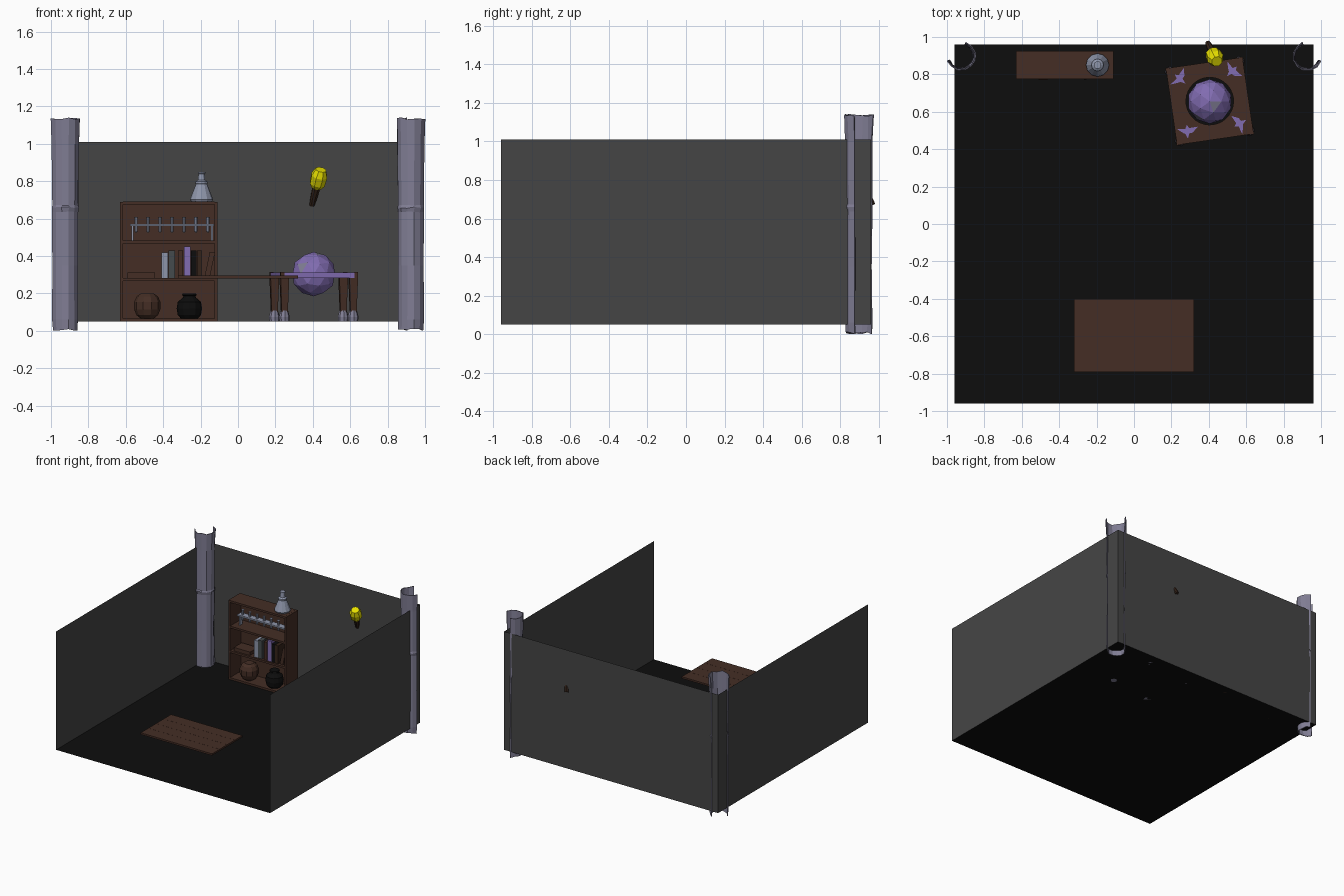
import bpy, bmesh, math, random
from mathutils import Vector, Matrix

if "Cube" in bpy.data.objects:
    bpy.data.objects.remove(bpy.data.objects["Cube"])

random.seed(4)

def mat(name, r, g, b):
    m = bpy.data.materials.new(name)
    m.diffuse_color = (r, g, b, 1)
    m.use_nodes = True
    m.node_tree.nodes["Principled BSDF"].inputs["Base Color"].default_value = m.diffuse_color
    return m

BLACK = mat("black", .004, .004, .004)
WALL = mat("wall grey", .06, .06, .06)
WOOD = mat("brown wood", .058, .027, .018)
DARK = mat("dark wood", .035, .017, .010)
STONE = mat("lavender stone", .22, .21, .30)
PURPLE = mat("purple", .22, .15, .44)
STEEL = mat("blue grey glass", .27, .30, .40)
SLATE = mat("slate", .06, .07, .075)
YELLOW = mat("yellow flame", .80, .74, .0)

def finish(name, bm, mats, M=None):
    if M is not None:
        bm.transform(M)
    me = bpy.data.meshes.new(name)
    bm.to_mesh(me)
    bm.free()
    for m in (mats if isinstance(mats, list) else [mats]):
        me.materials.append(m)
    ob = bpy.data.objects.new(name, me)
    bpy.context.collection.objects.link(ob)
    return ob

def box(name, x0, x1, y0, y1, z0, z1, m, M=None, taper=1):
    bm = bmesh.new()
    bmesh.ops.create_cube(bm, size=1)
    for v in bm.verts:
        k = taper if v.co.z < 0 else 1
        v.co = ((x0 + x1) / 2 + v.co.x * (x1 - x0) * k,
                (y0 + y1) / 2 + v.co.y * (y1 - y0) * k,
                z0 if v.co.z < 0 else z1)
    return finish(name, bm, m, M)

def lathe(name, profile, n, m, M):
    bm = bmesh.new()
    rings = [[bm.verts.new((r * math.cos(2 * math.pi * i / n), r * math.sin(2 * math.pi * i / n), z))
              for i in range(n)] for r, z in profile]
    for a, b in zip(rings, rings[1:]):
        for i in range(n):
            j = (i + 1) % n
            bm.faces.new((a[i], a[j], b[j], b[i]))
    bm.faces.new(rings[0][::-1])
    bm.faces.new(rings[-1])
    return finish(name, bm, m, M)

def sheet(name, pts, m):
    bm = bmesh.new()
    bm.faces.new([bm.verts.new(p) for p in pts])
    return finish(name, bm, m)

T = Matrix.Translation

# Room shell
W, Z0, Z1 = .96, .05, 1.01
sheet("floor", [(-W, -W, Z0), (W, -W, Z0), (W, W, Z0), (-W, W, Z0)], BLACK)
sheet("back_wall", [(-W, W, Z0), (W, W, Z0), (W, W, Z1), (-W, W, Z1)], WALL)
for s, n in ((-1, "left"), (1, "right")):
    sheet(n + "_wall", [(s * W, -W, Z0), (s * W, W, Z0), (s * W, W, Z1), (s * W, -W, Z1)], WALL)

# Rough corner pillars: curved shells open toward the outer corner
def pillar(name, s):
    bm = bmesh.new()
    rows = [(.066, 0, .012), (.068, .06, 0), (.066, .35, 0), (.068, .635, .004),
            (.073, .655, .008), (.069, .67, .004), (.072, 1.0, 0), (.076, 1.13, .012)]
    n, grid = 9, []
    for r, z, jit in rows:
        row = []
        for i in range(n):
            a = math.radians(-45 - 117 + 234 * i / (n - 1))
            q = r + random.uniform(-.003, .003)
            dz = random.uniform(0, jit)
            row.append(bm.verts.new((s * (.925 - q * math.cos(a)), .897 + q * math.sin(a), z + dz)))
        grid.append(row)
    for a, b in zip(grid, grid[1:]):
        for i in range(n - 1):
            bm.faces.new((a[i], a[i + 1], b[i + 1], b[i]))
    bmesh.ops.recalc_face_normals(bm, faces=bm.faces)
    ob = finish(name, bm, STONE)
    sol = ob.modifiers.new("thickness", 'SOLIDIFY')
    sol.thickness = .006
    sol.offset = 0

pillar("left_pillar", 1 * -1)
pillar("right_pillar", 1)

# Bookshelf
X0, X1, Y0, Y1 = -.63, -.11, .775, .925
box("shelf_left_side", X0, X0 + .016, Y0, Y1, .05, .69, WOOD)
box("shelf_right_side", X1 - .016, X1, Y0, Y1, .05, .69, WOOD)
box("shelf_back", X0 + .016, X1 - .016, Y1 - .012, Y1, .05, .69, WOOD)
for i, z in enumerate((.05, .268, .468, .675)):
    box("shelf_board_%d" % i, X0 + .016, X1 - .016, Y0, Y1 - .012, z, z + .016, WOOD)

# Tube rack on the upper shelf
box("rack_bar", -.578, -.128, .815, .865, .56, .572, STEEL)
for x in (-.565, -.14):
    box("rack_leg", x - .005, x + .005, .825, .855, .484, .56, STEEL)
for i in range(7):
    lathe("tube_%d" % i, [(.005, .525), (.009, .535), (.009, .605), (.012, .61)], 8, STEEL,
          T((-.545 + .064 * i, .84, 0)))

# Books on the middle shelf
box("lying_book", -.59, -.445, .79, .89, .284, .312, WOOD)
books = [(-.408, .034, .42, STEEL), (-.372, .034, .43, SLATE), (-.322, .028, .43, WOOD),
         (-.290, .036, .45, PURPLE), (-.252, .030, .43, BLACK), (-.220, .028, .43, DARK)]
for i, (x, w, z, m) in enumerate(books):
    box("book_%d" % i, x, x + w, .79, .89, .284, z, m)
box("leaning_book", -.014, .014, -.05, .05, 0, .135, WOOD,
    T((-.165, .84, .288)) @ Matrix.Rotation(math.radians(12), 4, 'Y'))

# Round wooden keg, black pot and glass flask
lathe("round_keg", [(.035, .066), (.058, .085), (.07, .115), (.07, .155), (.058, .183), (.035, .2)], 10, WOOD,
      T((-.485, .837, 0)))
lathe("black_pot", [(.045, .066), (.062, .085), (.068, .12), (.062, .155), (.035, .178),
                    (.032, .186), (.04, .192), (.036, .2)], 12, BLACK, T((-.26, .84, 0)))
lathe("flask", [(.055, .69), (.062, .703), (.03, .785), (.033, .79), (.033, .798), (.02, .806),
                (.016, .84), (.02, .842), (.02, .85)], 12, STEEL, T((-.195, .85, 0)))

# Thin planked board hovering at table height
for i in range(4):
    y = -.79 + i * .0975
    box("plank_%d" % i, -.32, .32, y, y + .0965, .281, .295, WOOD)

# Small turned table with a hole for the orb
TM = T((.405, .657, 0)) @ Matrix.Rotation(math.radians(8.3), 4, 'Z')
bm = bmesh.new()
N, R, H = 32, .127, .207
loops = []
for z, outer in ((.283, 0), (.283, 1), (.313, 1), (.313, 0)):
    row = []
    for i in range(N):
        a = 2 * math.pi * i / N
        c, s = math.cos(a), math.sin(a)
        k = H / max(abs(c), abs(s)) if outer else R
        row.append(bm.verts.new((k * c, k * s, z)))
    loops.append(row)
for k in range(4):
    a, b = loops[k], loops[(k + 1) % 4]
    for i in range(N):
        j = (i + 1) % N
        f = bm.faces.new((a[i], a[j], b[j], b[i]))
        f.material_index = 1 if k == 1 else 0
bmesh.ops.recalc_face_normals(bm, faces=bm.faces)
finish("table_top", bm, [WOOD, PURPLE], TM)

# Table legs, clawed feet and painted corner splashes
radii = [.062, .02, .034, .016, .058, .024, .018, .04, .016, .03]
for k, (sx, sy) in enumerate(((-1, -1), (1, -1), (1, 1), (-1, 1))):
    x, y = .186 * sx, .186 * sy
    box("table_leg_%d" % k, x - .023, x + .023, y - .023, y + .023, .1, .283, WOOD, TM, .72)
    lathe("table_foot_%d" % k, [(.026, .05), (.029, .075), (.02, .11)], 8, STONE, TM @ T((x, y, 0)))
    box("corner_cap_%d" % k, x + sx * .013 - .01, x + sx * .013 + .01, y + sy * .013 - .01, y + sy * .013 + .01,
        .281, .3145, WOOD, TM)
    bm = bmesh.new()
    n = len(radii)
    bm.faces.new([bm.verts.new((r * math.cos(2 * math.pi * i / n), r * math.sin(2 * math.pi * i / n), .3155))
                  for i, r in enumerate(radii)])
    finish("corner_splash_%d" % k, bm, PURPLE,
           TM @ T((.142 * sx, .142 * sy, 0)) @ Matrix.Rotation(math.radians((15, 130, -35, 60)[k]), 4, 'Z'))

# Faceted orb with a few pale patches
bm = bmesh.new()
bmesh.ops.create_icosphere(bm, subdivisions=2, radius=.119)
dirs = [Vector(d).normalized() for d in ((.15, .5, .9), (.2, -.25, 1), (-.6, -.7, .3), (.9, .2, -.2))]
for f in bm.faces:
    c = f.calc_center_median().normalized()
    f.material_index = 1 if any(c.dot(d) > .975 for d in dirs) else 0
finish("orb", bm, [PURPLE, STONE], T((.405, .655, .304)))

# Torch leaning out of the back wall
A, B = Vector((.395, .967, .672)), Vector((.445, .865, .87))
TR = T(A) @ (B - A).to_track_quat('Z', 'Y').to_matrix().to_4x4()
L = (B - A).length
lathe("torch_handle", [(.015, 0), (.024, L * .55)], 8, DARK, TR)
lathe("torch_flame", [(.03, L * .48), (.043, L * .58), (.046, L * .8), (.03, L * .96)], 8, YELLOW, TR)
